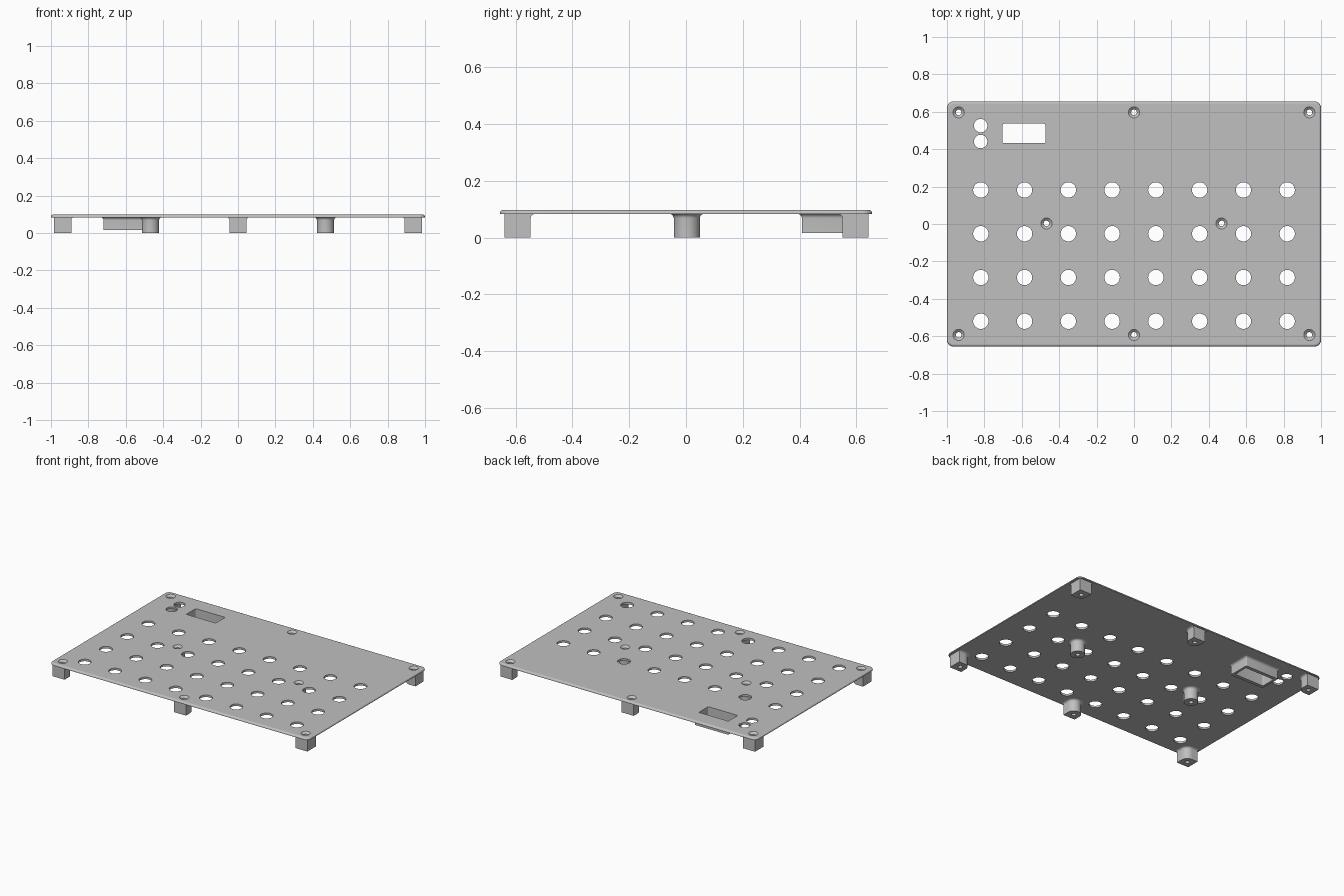
import bpy, bmesh
from math import cos, sin, pi

if "Cube" in bpy.data.objects:
    bpy.data.objects.remove(bpy.data.objects["Cube"], do_unlink=True)

grey = bpy.data.materials.new("plain grey")
grey.use_nodes = True
colour = (0.53, 0.53, 0.53, 1)
grey.diffuse_color = colour
grey.node_tree.nodes["Principled BSDF"].inputs["Base Color"].default_value = colour

TOP, UNDER, FILLET = 0.098, 0.084, 0.016
SIDES = 32


def loft(bm, rings, capped=False):
    """Skin a list of equal-length counter-clockwise rings."""
    loops = [[bm.verts.new(p) for p in ring] for ring in rings]
    for a, b in zip(loops, loops[1:]):
        for i in range(len(a)):
            j = (i + 1) % len(a)
            bm.faces.new((a[i], a[j], b[j], b[i]))
    if capped:
        bm.faces.new(loops[0][::-1])
        bm.faces.new(loops[-1])


def make(name, bm):
    mesh = bpy.data.meshes.new(name)
    bm.to_mesh(mesh)
    bm.free()
    mesh.materials.append(grey)
    obj = bpy.data.objects.new(name, mesh)
    bpy.context.collection.objects.link(obj)
    return obj


def select(obj):
    bpy.ops.object.select_all(action='DESELECT')
    obj.select_set(True)
    bpy.context.view_layer.objects.active = obj


def circle(x, y, r, z):
    return [(x + r * cos(2 * pi * i / SIDES), y + r * sin(2 * pi * i / SIDES), z)
            for i in range(SIDES)]


def rounded_rect(x, y, hx, hy, r, z, n=6):
    ring = []
    for q, (sx, sy) in enumerate(((1, 1), (-1, 1), (-1, -1), (1, -1))):
        for i in range(n + 1):
            t = (q + i / n) * pi / 2
            ring.append((x + sx * (hx - r) + r * cos(t),
                         y + sy * (hy - r) + r * sin(t), z))
    return ring


def fillet_steps(n=5):
    """Outward growth and height of the fillet under the plate."""
    return [(FILLET * (1 - cos(pi / 2 * i / n)), UNDER - FILLET + FILLET * sin(pi / 2 * i / n))
            for i in range(n + 1)]


def post_ring(px, py, ox, oy, grow, z, a=0.046):
    """Square towards the outer sides (ox, oy), round towards the inside."""
    ring, k = [], (a + grow) / a
    for i in range(SIDES):
        x, y = cos(2 * pi * i / SIDES), sin(2 * pi * i / SIDES)
        out_x, out_y = ox * x > 1e-6, oy * y > 1e-6
        size = a / max(abs(x), abs(y)) if out_x or out_y else a
        ring.append((px + size * x * (1 if out_x else k),
                     py + size * y * (1 if out_y else k), z))
    return ring


# Screw positions with the outer sides each post faces
posts = [("front_left_post", 0.9375, -0.593, 1, -1), ("front_right_post", -0.9375, -0.593, -1, -1),
         ("back_left_post", 0.9375, 0.597, 1, 1), ("back_right_post", -0.9375, 0.597, -1, 1),
         ("front_middle_post", 0, -0.593, 0, -1), ("back_middle_post", 0, 0.597, 0, 1),
         ("left_inner_post", 0.468, 0.003, 0, 0), ("right_inner_post", -0.468, 0.003, 0, 0)]
BORE = 0.015
WX, WY, WHX, WHY = -0.588, 0.484, 0.114, 0.052   # window centre and half sizes

# Cover plate with a rounded top edge
bm = bmesh.new()
edge = 0.012
rings = [rounded_rect(0, 0, 1, 0.655, 0.035, UNDER)]
for i in range(6):
    t = pi / 2 * i / 5
    inset = edge * (1 - cos(t))
    rings.append(rounded_rect(0, 0, 1 - inset, 0.655 - inset, 0.035 - inset,
                              TOP - edge + edge * sin(t)))
loft(bm, rings, True)
plate = make("cover_plate", bm)

# Cutter for button holes, lamp holes, screw holes and the window
bm = bmesh.new()
holes = [(-0.819 + 0.234 * i, 0.182 - 0.234 * j, 0.041) for i in range(8) for j in range(4)]
holes += [(-0.82, 0.526, 0.036), (-0.82, 0.441, 0.036)]
for x, y, r in holes:
    loft(bm, [circle(x, y, r, 0.05), circle(x, y, r, 0.15)], True)
for _, x, y, _, _ in posts:
    loft(bm, [circle(x, y, BORE, 0.05), circle(x, y, BORE, UNDER + 0.001),
              circle(x, y, 0.03, TOP), circle(x, y, 0.044, TOP + 0.013)], True)
loft(bm, [rounded_rect(WX, WY, WHX, WHY, 0.006, z) for z in (0.05, 0.15)], True)
cutter = make("hole_cutter", bm)
cutter.hide_render = True

select(plate)
mod = plate.modifiers.new("holes", 'BOOLEAN')
mod.operation = 'DIFFERENCE'
mod.solver = 'EXACT'
mod.object = cutter
bpy.ops.object.modifier_apply(modifier=mod.name)
bpy.data.objects.remove(cutter, do_unlink=True)
bpy.ops.object.shade_smooth_by_angle(angle=0.6)
for face in plate.data.polygons:      # keep the broad faces flat
    if abs(face.normal.z) > 0.99:
        face.use_smooth = False

# Hollow screw posts with a fillet below the plate
for name, x, y, ox, oy in posts:
    bm = bmesh.new()
    rings = [circle(x, y, BORE, UNDER), circle(x, y, BORE, 0), post_ring(x, y, ox, oy, 0, 0)]
    rings += [post_ring(x, y, ox, oy, g, z) for g, z in fillet_steps()]
    loft(bm, rings)
    post = make(name, bm)
    select(post)
    bpy.ops.object.shade_smooth_by_angle(angle=0.6)

# Window sleeve hanging below the plate
bm = bmesh.new()
low, hx, hy = 0.016, 0.131, 0.076
rings = [rounded_rect(WX, WY, WHX, WHY, 0.006, UNDER),
         rounded_rect(WX, WY, WHX, WHY, 0.006, low),
         rounded_rect(WX, WY, hx, hy, 0.006, low)]
rings += [rounded_rect(WX, WY, hx + g, hy + g, 0.006 + g, z) for g, z in fillet_steps()]
loft(bm, rings)
sleeve = make("window_sleeve", bm)
select(sleeve)
bpy.ops.object.shade_smooth_by_angle(angle=0.6)
